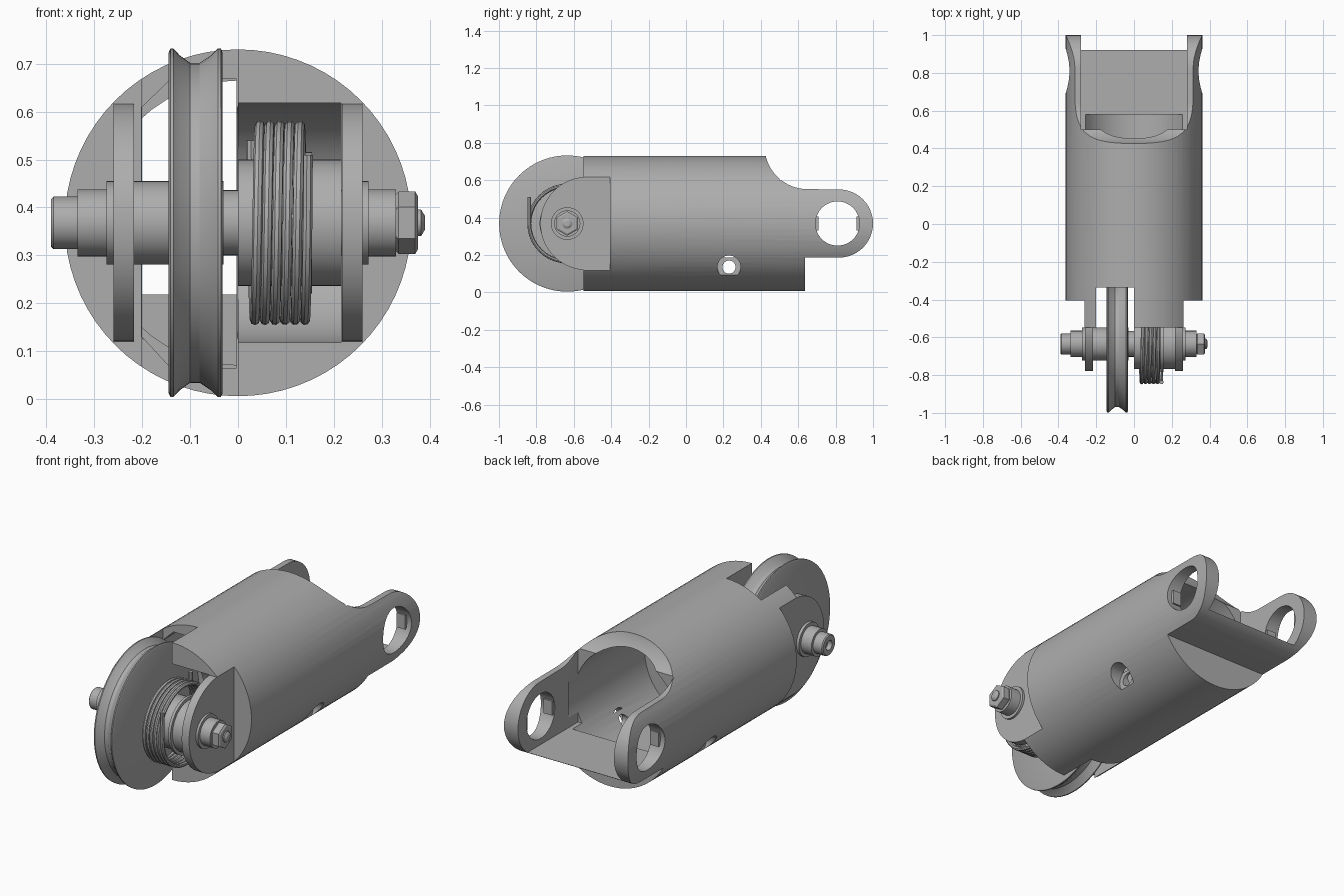
import bpy, bmesh
from math import sin, cos, pi, radians

cube = bpy.data.objects.get("Cube")
if cube:
    bpy.data.objects.remove(cube, do_unlink=True)

grey = bpy.data.materials.new("plain_grey")
grey.use_nodes = True
colour = (0.42, 0.42, 0.42, 1)
grey.diffuse_color = colour
grey.node_tree.nodes["Principled BSDF"].inputs["Base Color"].default_value = colour

AXLE_Y, MID_Z, R = -0.635, 0.368, 0.362


def finish(ob):
    """Select the object and shade it smooth with sharp edges kept."""
    bpy.ops.object.select_all(action='DESELECT')
    ob.select_set(True)
    bpy.context.view_layer.objects.active = ob
    bpy.ops.object.shade_smooth_by_angle(angle=radians(30))


def loft(name, rings):
    """Skin matching rings of points and cap both ends."""
    bm = bmesh.new()
    loops = [[bm.verts.new(p) for p in ring] for ring in rings]
    n = len(loops[0])
    for a, b in zip(loops, loops[1:]):
        for i in range(n):
            j = (i + 1) % n
            bm.faces.new((a[i], a[j], b[j], b[i]))
    bm.faces.new(loops[0][::-1])
    bm.faces.new(loops[-1])
    bmesh.ops.recalc_face_normals(bm, faces=bm.faces)
    me = bpy.data.meshes.new(name)
    bm.to_mesh(me)
    bm.free()
    me.materials.append(grey)
    ob = bpy.data.objects.new(name, me)
    bpy.context.collection.objects.link(ob)
    finish(ob)
    return ob


def prism(name, axis, outline, lo, hi):
    """Extrude an outline along x (outline in y, z) or y (outline in x, z)."""
    def put(p, d):
        return (d, p[0], p[1]) if axis == 'x' else (p[0], d, p[1])
    return loft(name, [[put(p, d) for p in outline] for d in (lo, hi)])


def lathe(name, profile, sides=48, y=AXLE_Y, z=MID_Z):
    """Turn a profile of (x, radius) around a line along x."""
    turn = [2 * pi * i / sides for i in range(sides)]
    return loft(name, [[(x, y + r * sin(a), z + r * cos(a)) for a in turn]
                       for x, r in profile])


def arc(cu, cv, r, start, end, n=24):
    return [(cu + r * cos(radians(start + (end - start) * i / n)),
             cv + r * sin(radians(start + (end - start) * i / n)))
            for i in range(n + 1)]


def rect(u0, u1, v0, v1):
    return [(u0, v0), (u1, v0), (u1, v1), (u0, v1)]


def cut(ob, cutter):
    mod = ob.modifiers.new("cut", 'BOOLEAN')
    mod.operation = 'DIFFERENCE'
    mod.solver = 'EXACT'
    mod.object = cutter
    bpy.ops.object.select_all(action='DESELECT')
    bpy.context.view_layer.objects.active = ob
    ob.select_set(True)
    bpy.ops.object.modifier_apply(modifier=mod.name)
    bpy.data.objects.remove(cutter, do_unlink=True)


# Main round housing, long enough to include the rear fork arms
body = prism("housing", 'y', arc(0, MID_Z, R, 0, 355, 71), -0.548, 1.0)

# Side outline of the fork: swept shoulder, round arm ends, lower step
fork = ([(0.427, 0.9)] + arc(0.65, 0.782, 0.23, 194, 270)
        + arc(0.818, MID_Z, 0.182, 90, -90)
        + [(0.635, 0.186), (0.635, -0.2), (1.3, -0.2), (1.3, 0.9)])
cut(body, prism("fork_cutter", 'x', fork, -0.6, 0.6))

# Rear bore and the gap between the arms
cut(body, prism("bore_cutter", 'y', arc(0, MID_Z, 0.297, 0, 352.5, 47), -0.08, 0.58))
cut(body, prism("gap_cutter", 'y', rect(-0.28, 0.28, 0.218, 0.9), 0.5, 1.2))

# Lengthwise slot with chamfered corners, opening into the bore
slot = [(-0.2, 0.13), (-0.14, 0.065), (-0.003, 0.065),
        (-0.003, 0.668), (-0.14, 0.668), (-0.2, 0.61)]
cut(body, prism("slot_cutter", 'y', slot, -0.7, 0.1))

# Wheel slot, open at top and bottom
cut(body, prism("wheel_slot_cutter", 'y', rect(-0.201, 0, -0.2, 0.9), -0.7, -0.337))
cut(body, lathe("wheel_round_cutter", [(-0.199, 0.385), (-0.001, 0.385)]))

# Spring recess with a rounded back wall
recess = arc(-0.53, MID_Z, 0.25, -90, 90) + [(-0.8, 0.618), (-0.8, 0.118)]
cut(body, prism("recess_cutter", 'x', recess, -0.02, 0.215))

# Flats beside the cheeks, cross pin hole, and fork eyes
for s in (-1, 1):
    lo, hi = sorted((s * 0.26, s * 0.5))
    cut(body, prism("flat_cutter", 'x', rect(-0.9, -0.405, 0.118, 0.618), lo, hi))
    lo, hi = sorted((s * 0.235, s * 0.5))
    cut(body, lathe("counterbore_cutter", [(lo, 0.062), (hi, 0.062)], 32, 0.23, 0.135))
cut(body, lathe("pin_cutter", [(-0.5, 0.035), (0.5, 0.035)], 32, 0.23, 0.135))
cut(body, lathe("eye_cutter", [(-0.5, 0.118), (0.5, 0.118)], 48, 0.81, MID_Z))
finish(body)

# Small keys inside the fork eyes, and the rounded cheek plates
cheek = arc(-0.53, MID_Z, 0.249, 90, 270, 36) + [(-0.4, 0.119), (-0.4, 0.617)]
for s, side in ((-1, "right"), (1, "left")):
    lo, hi = sorted((s * 0.285, s * 0.335))
    prism(side + "_eye_key_front", 'x', rect(0.685, 0.708, 0.33, 0.405), lo, hi)
    prism(side + "_eye_key_rear", 'x', rect(0.912, 0.935, 0.33, 0.405), lo, hi)
    lo, hi = sorted((s * 0.217, s * 0.26))
    prism(side + "_cheek", 'x', cheek, lo, hi)

# Grooved wheel
lathe("wheel", [(-0.145, 0.06), (-0.145, 0.355), (-0.141, 0.364), (-0.135, 0.364),
                (-0.122, 0.35), (-0.1, 0.334), (-0.08, 0.334), (-0.056, 0.35),
                (-0.042, 0.364), (-0.036, 0.364), (-0.032, 0.355), (-0.032, 0.06)], 96)

# Axle: bolt head with socket, stepped shoulders and hub
lathe("axle", [(-0.365, 0.025), (-0.39, 0.025), (-0.39, 0.05), (-0.385, 0.055),
               (-0.335, 0.055), (-0.335, 0.07), (-0.275, 0.07), (-0.275, 0.087),
               (-0.03, 0.087), (-0.03, 0.068), (0.22, 0.068), (0.22, 0.087),
               (0.272, 0.087), (0.272, 0.07), (0.33, 0.07), (0.33, 0.03)])
lathe("hex_nut", [(0.33, 0.06), (0.335, 0.065), (0.37, 0.065), (0.376, 0.055)], 6)
lathe("axle_tip", [(0.37, 0.028), (0.382, 0.028), (0.39, 0.015)], 24)

# Spring drum with a raised collar
lathe("spring_drum", [(0, 0.132), (0.14, 0.132), (0.14, 0.148),
                      (0.155, 0.148), (0.155, 0.132), (0.216, 0.132)])

# Coil spring with a straight tail at each end
COIL, STEPS = 0.203, 220
points = [(0.027, AXLE_Y + COIL, 0.54)]
for i in range(STEPS + 1):
    f = i / STEPS
    t = pi + 11 * pi * f
    points.append((0.03 + 0.115 * f, AXLE_Y - COIL * cos(t), MID_Z + COIL * sin(t)))
points.append((0.146, AXLE_Y - COIL, 0.51))
curve = bpy.data.curves.new("coil_spring", 'CURVE')
curve.dimensions = '3D'
curve.bevel_depth = 0.0105
curve.bevel_resolution = 2
curve.use_fill_caps = True
line = curve.splines.new('POLY')
line.points.add(len(points) - 1)
for p, co in zip(line.points, points):
    p.co = (*co, 1)
curve.materials.append(grey)
spring = bpy.data.objects.new("coil_spring", curve)
bpy.context.collection.objects.link(spring)
bpy.ops.object.select_all(action='DESELECT')
spring.select_set(True)
bpy.context.view_layer.objects.active = spring
bpy.ops.object.convert(target='MESH')
finish(bpy.context.view_layer.objects.active)
